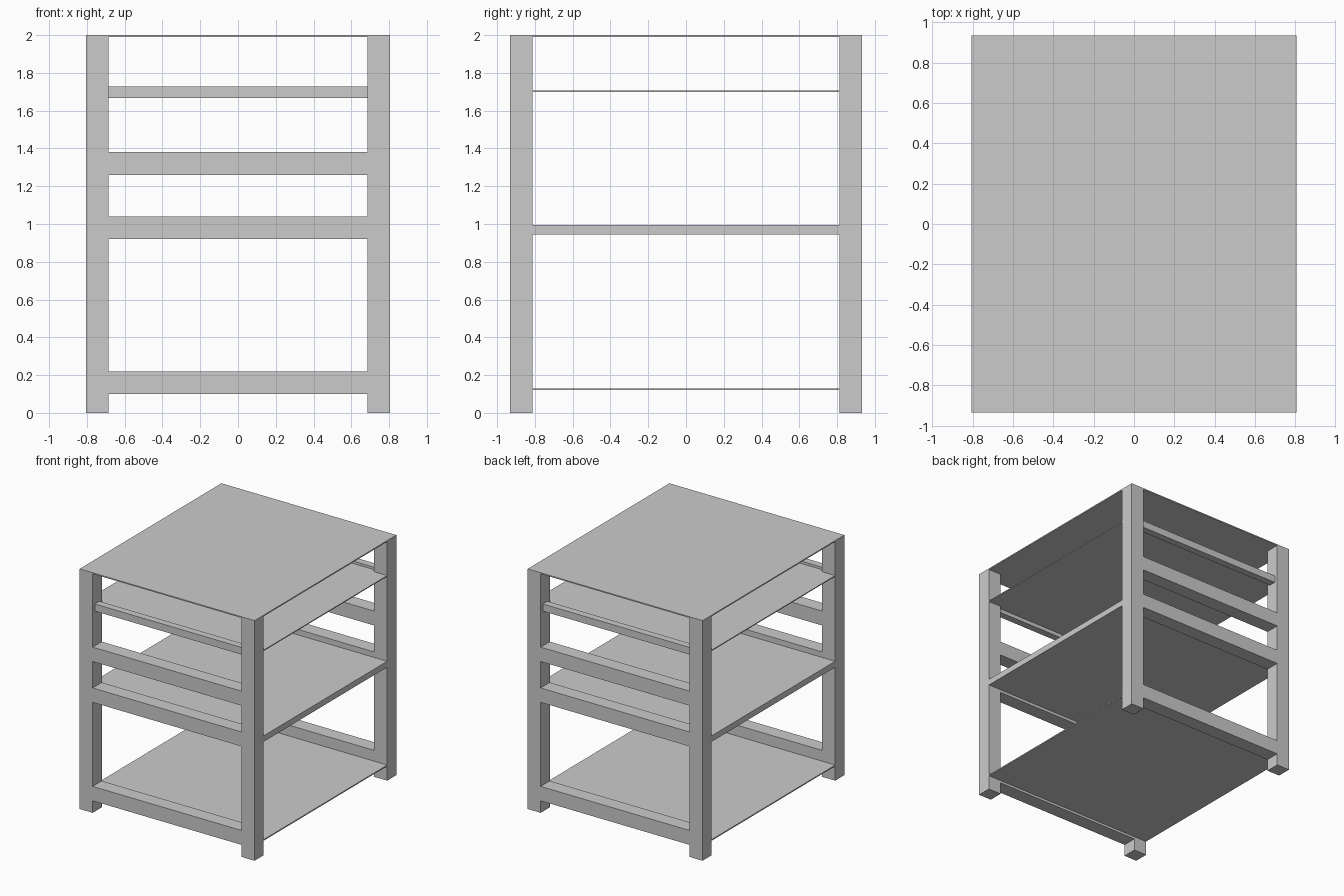
import bpy

if "Cube" in bpy.data.objects:
    bpy.data.objects.remove(bpy.data.objects["Cube"])

W, D, H = 0.806, 0.933, 2.0   # half width, half depth, height
LEG = 0.12                    # leg thickness
TOP = 0.01                    # top panel thickness


def box(name, x, y, z):
    """Box from (min, max) ranges on each axis."""
    bpy.ops.mesh.primitive_cube_add(size=1, location=[sum(r) / 2 for r in (x, y, z)])
    ob = bpy.context.object
    ob.name = name
    ob.scale = [r[1] - r[0] for r in (x, y, z)]
    bpy.ops.object.transform_apply(location=False, rotation=False, scale=True)
    return ob


def span(sign, a, b):
    return tuple(sorted((sign * a, sign * b)))


# Corner legs
for sy, end in ((-1, "front"), (1, "back")):
    for sx, side in ((-1, "left"), (1, "right")):
        box(f"{end}_{side}_leg", span(sx, W - LEG, W), span(sy, D - LEG, D), (0, H - TOP))

    # Wide cross rails, flush with the legs
    for name, z in (("lower", 0.10), ("middle", 0.92), ("upper", 1.26)):
        box(f"{end}_{name}_rail", (-W + LEG, W - LEG), span(sy, D - LEG, D), (z, z + 0.12))

    # Slim rail centred in the leg depth
    box(f"{end}_slim_rail", (-W + LEG, W - LEG), span(sy, D - 0.09, D - 0.03), (1.668, 1.728))

# Shelves running between the front and back frames
for name, depth, z in (("lower", D - 0.002, (0.12, 0.13)),
                       ("middle", D - 0.002, (0.944, 0.994)),
                       ("upper", D - 0.06, (1.70, 1.708))):
    box(f"{name}_shelf", (-W + 0.001, W - 0.001), (-depth, depth), z)

# Top panel
box("top_panel", (-W, W), (-D, D), (H - TOP, H))
